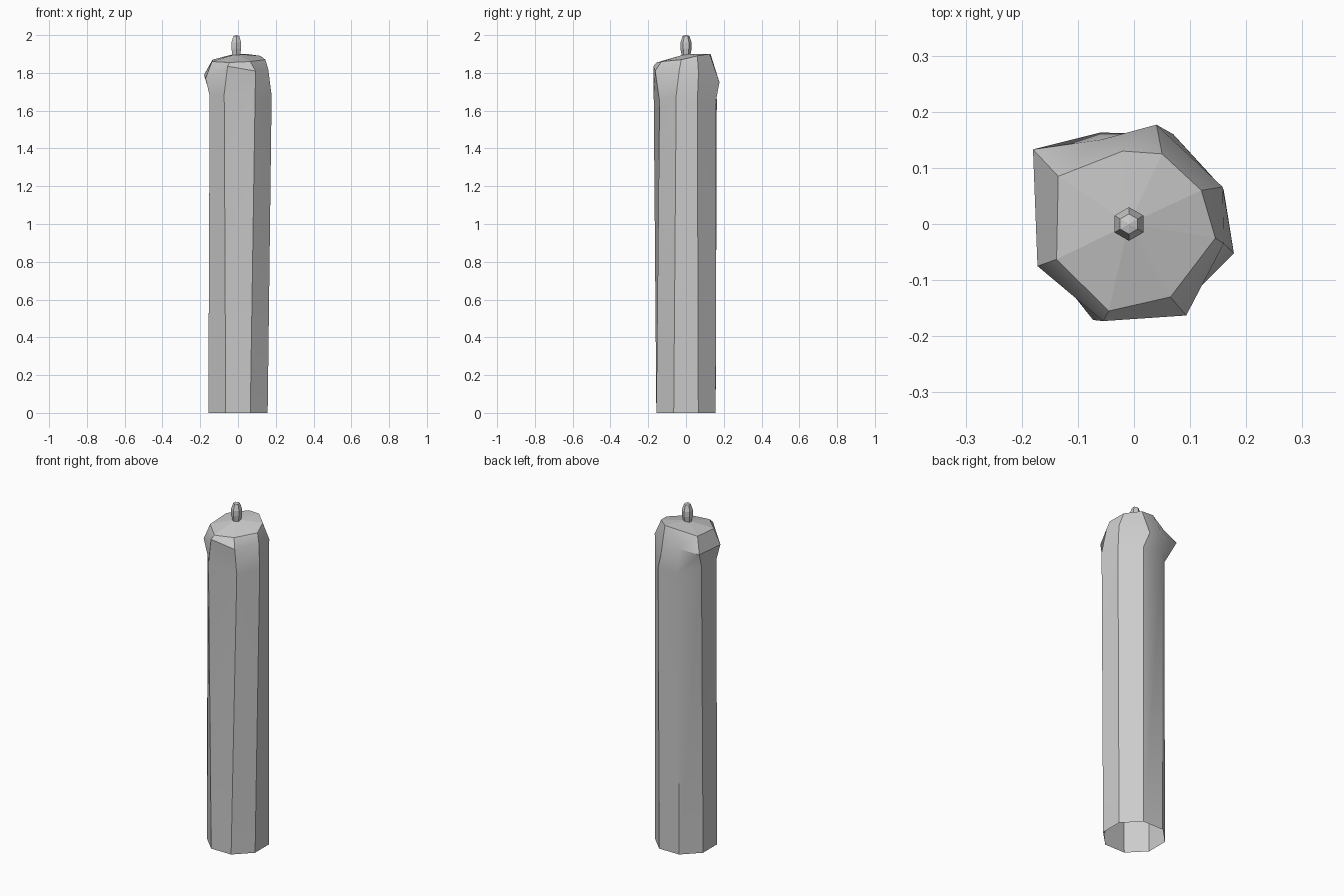
import bpy
import bmesh
import math

# Remove the default object
default = bpy.data.objects.get("Cube")
if default:
    bpy.data.objects.remove(default, do_unlink=True)


def make_material(name, colour):
    material = bpy.data.materials.new(name)
    material.use_nodes = True
    material.diffuse_color = colour
    shader = next(n for n in material.node_tree.nodes if n.type == "BSDF_PRINCIPLED")
    shader.inputs["Base Color"].default_value = colour
    return material


def polygon_ring(sides, radius, height, start, centre_x=0.0):
    """Points of a regular horizontal polygon, anticlockwise."""
    points = []
    for i in range(sides):
        angle = start + math.tau * i / sides
        points.append((centre_x + radius * math.cos(angle), radius * math.sin(angle), height))
    return points


def loft(name, rings, peak, material, close_bottom=False):
    """Skin a stack of rings and fan the last one to a peak point."""
    bm = bmesh.new()
    loops = [[bm.verts.new(point) for point in ring] for ring in rings]
    count = len(loops[0])
    for lower, upper in zip(loops, loops[1:]):
        for i in range(count):
            j = (i + 1) % count
            bm.faces.new((lower[i], lower[j], upper[j], upper[i]))
    tip = bm.verts.new(peak)
    for i in range(count):
        bm.faces.new((loops[-1][i], loops[-1][(i + 1) % count], tip))
    if close_bottom:
        bm.faces.new(reversed(loops[0]))
    mesh = bpy.data.meshes.new(name)
    bm.to_mesh(mesh)
    bm.free()
    mesh.materials.append(material)
    part = bpy.data.objects.new(name, mesh)
    bpy.context.collection.objects.link(part)
    return part


wax = make_material("pale_grey_wax", (0.6, 0.6, 0.6, 1.0))

# Candle: open octagonal shaft, uneven melted bulge and sloping top rim
base = polygon_ring(8, 0.17, 0.0, math.pi / 8)
shoulder = [
    (0.16, 0.06, 1.65), (0.07, 0.16, 1.66), (-0.06, 0.163, 1.66), (-0.15, 0.07, 1.69),
    (-0.15, -0.07, 1.68), (-0.073, -0.171, 1.69), (0.09, -0.14, 1.65), (0.178, -0.052, 1.68),
]
bulge = [
    (0.158, 0.066, 1.8), (0.04, 0.177, 1.75), (-0.06, 0.15, 1.8), (-0.18, 0.133, 1.79),
    (-0.172, -0.075, 1.77), (-0.055, -0.173, 1.835), (0.093, -0.163, 1.81), (0.16, -0.035, 1.82),
]
rim = [
    (0.12, 0.06, 1.89), (0.05, 0.125, 1.9), (-0.02, 0.13, 1.9), (-0.135, 0.085, 1.87),
    (-0.138, -0.063, 1.86), (-0.045, -0.155, 1.855), (0.065, -0.13, 1.86), (0.145, -0.025, 1.87),
]
wick_x = -0.009
candle = loft("candle_body", [base, shoulder, bulge, rim], (wick_x, 0, 1.9), wax)

# Soft melted wax with crisp shaft edges and a faceted top
bpy.ops.object.select_all(action="DESELECT")
candle.select_set(True)
bpy.context.view_layer.objects.active = candle
bpy.ops.object.shade_smooth_by_angle(angle=math.radians(30))
for face in candle.data.polygons:
    if len(face.vertices) == 3:
        face.use_smooth = False

# Wick: small faceted hexagonal bead
profile = [(0.02, 1.88), (0.03, 1.93), (0.03, 1.96), (0.018, 1.995)]
wick_rings = [polygon_ring(6, r, z, math.pi / 6, wick_x) for r, z in profile]
loft("wick", wick_rings, (wick_x, 0, 2.0), wax, close_bottom=True)
